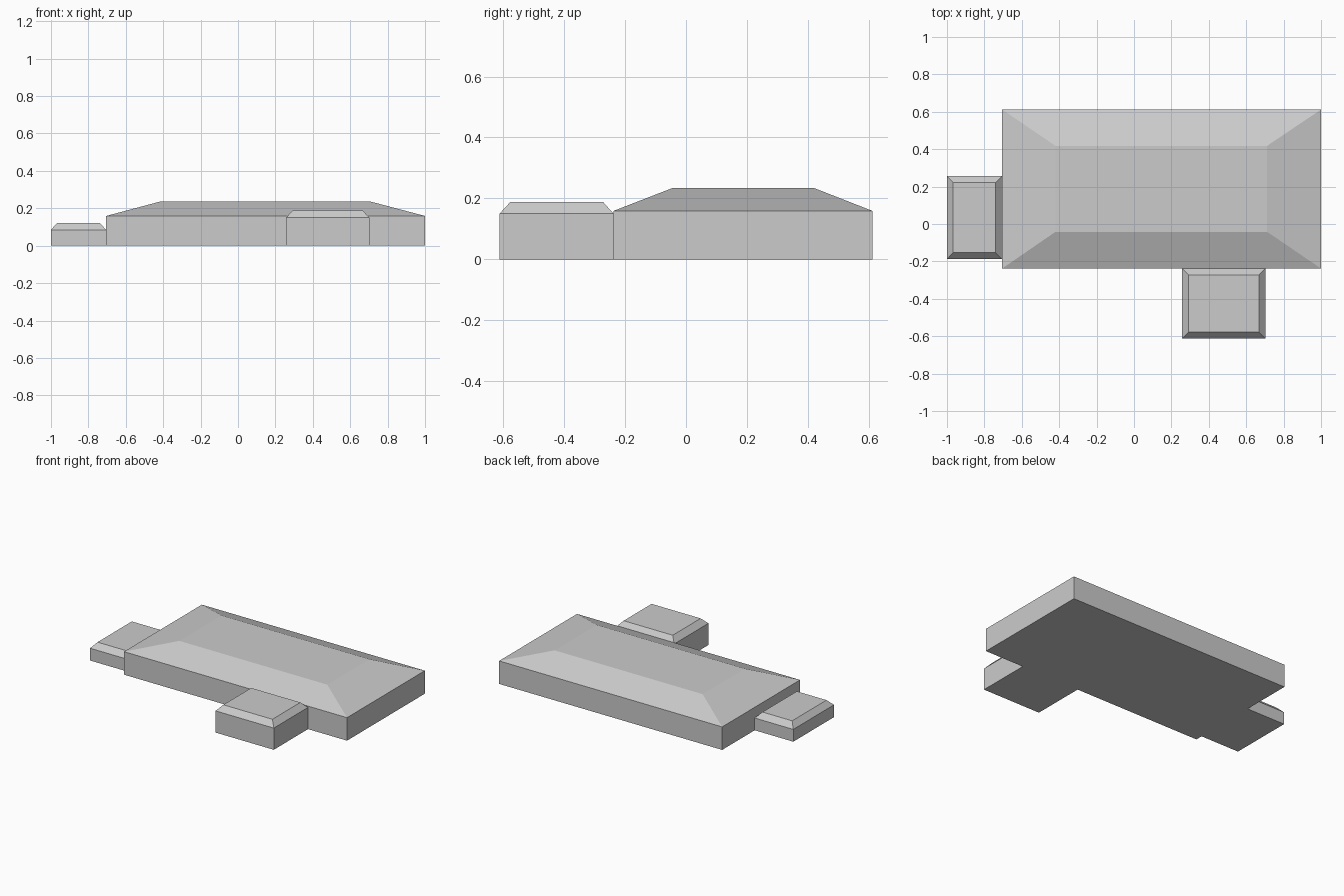
import bpy, bmesh

if "Cube" in bpy.data.objects:
    bpy.data.objects.remove(bpy.data.objects["Cube"])


def hipped_block(name, eaves, deck, eave_z, deck_z):
    """Box walls topped by a sloped roof; eaves and deck are (x0, x1, y0, y1)."""
    bm = bmesh.new()
    rings = []
    for (x0, x1, y0, y1), z in ((eaves, 0), (eaves, eave_z), (deck, deck_z)):
        rings.append([bm.verts.new((x, y, z))
                      for x, y in ((x0, y0), (x1, y0), (x1, y1), (x0, y1))])
    # Walls and roof slopes
    for low, high in zip(rings, rings[1:]):
        for i in range(4):
            j = (i + 1) % 4
            bm.faces.new((low[i], low[j], high[j], high[i]))
    # Floor and flat roof deck
    bm.faces.new(rings[0][::-1])
    bm.faces.new(rings[-1])
    mesh = bpy.data.meshes.new(name)
    bm.to_mesh(mesh)
    bm.free()
    obj = bpy.data.objects.new(name, mesh)
    bpy.context.collection.objects.link(obj)
    return obj


# Main building with a wide shallow roof
hipped_block("main_building", (-0.705, 1.0, -0.238, 0.612),
             (-0.42, 0.712, -0.042, 0.418), 0.159, 0.235)

# Front and side annexes with narrow chamfered roofs
hipped_block("front_annex", (0.257, 0.702, -0.612, -0.238),
             (0.292, 0.667, -0.577, -0.272), 0.15, 0.188)
hipped_block("side_annex", (-1.0, -0.705, -0.188, 0.257),
             (-0.967, -0.74, -0.153, 0.222), 0.085, 0.122)
